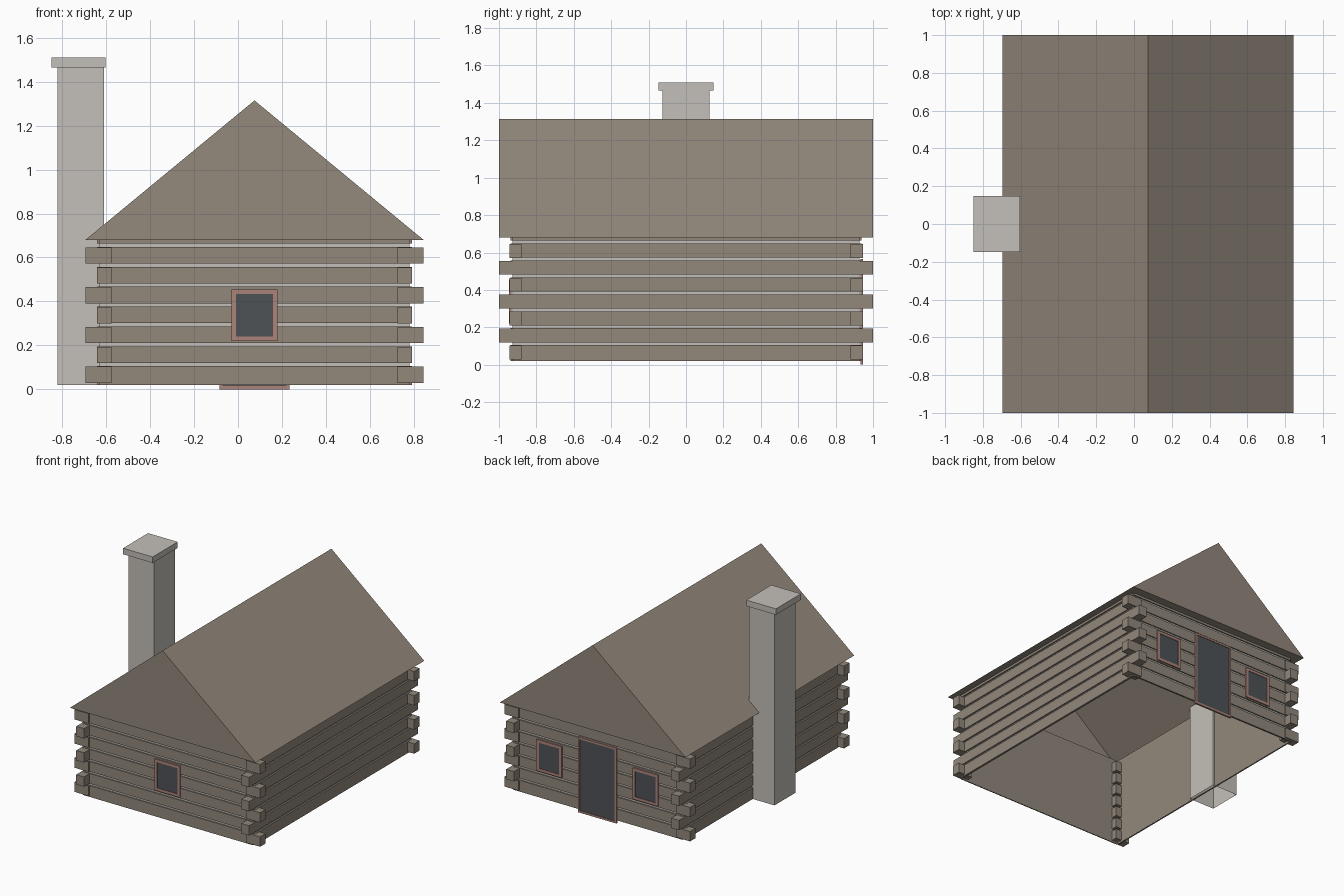
import bpy, bmesh

if "Cube" in bpy.data.objects:
    bpy.data.objects.remove(bpy.data.objects["Cube"], do_unlink=True)


def material(name, srgb):
    """Flat material from an 8-bit sRGB colour."""
    col = [((c / 255 + 0.055) / 1.055) ** 2.4 for c in srgb] + [1]
    m = bpy.data.materials.new(name)
    m.diffuse_color = col
    m.use_nodes = True
    m.node_tree.nodes["Principled BSDF"].inputs["Base Color"].default_value = col
    return m


WOOD = material("log brown", (146, 136, 123))
ROOF = material("roof brown", (147, 136, 124))
STONE = material("pale grey", (196, 191, 184))
TRIM = material("red brown trim", (172, 132, 122))
GLASS = material("dark glass", (78, 82, 86))

CX = 0.075                 # ridge line of the house
HX, HY = 0.705, 0.928      # half size of the wall core
Z0, EAVE, RIDGE = 0.02, 0.68, 1.315
PITCH, CHINK = 0.0905, 0.015


def finish(name, bm, mat):
    bmesh.ops.recalc_face_normals(bm, faces=bm.faces)
    me = bpy.data.meshes.new(name)
    bm.to_mesh(me)
    bm.free()
    me.materials.append(mat)
    ob = bpy.data.objects.new(name, me)
    bpy.context.collection.objects.link(ob)
    return ob


def add_box(bm, x, y, z, skip=()):
    """Box from ranges; skip names end faces to leave open."""
    vs = bmesh.ops.create_cube(bm, size=1)["verts"]
    for v in vs:
        v.co = [r[0] if c < 0 else r[1] for c, r in zip(v.co, (x, y, z))]
    faces = {f for v in vs for f in v.link_faces}
    dead = []
    for f in faces:
        f.normal_update()
        if ("bottom" in skip and f.normal.z < -0.5) or ("top" in skip and f.normal.z > 0.5):
            dead.append(f)
    bmesh.ops.delete(bm, geom=dead, context="FACES_ONLY")


def box(name, x, y, z, mat, skip=()):
    bm = bmesh.new()
    add_box(bm, x, y, z, skip)
    return finish(name, bm, mat)


def span(center, half):
    return (center - half, center + half)


# Wall core: pale filling outside, brown lining inside, open below and above
OPEN = ("top", "bottom")
box("wall_filling", span(CX, HX), span(0, HY), (Z0, EAVE), STONE, OPEN)
box("wall_lining", span(CX, HX - 0.005), span(0, HY - 0.005), (Z0, EAVE), WOOD, OPEN)

# Log faces on all four walls
bm = bmesh.new()
for row in range(8):
    low = Z0 if row == 0 else 0.12 + PITCH * (row - 1)
    z = (low, min(0.105 + PITCH * row, EAVE))
    for s in (-1, 1):
        y = sorted((s * HY, s * (HY + 0.009)))
        add_box(bm, span(CX, HX), y, z)
        x = sorted((CX + s * HX, CX + s * (HX + 0.012)))
        add_box(bm, x, span(0, HY), z)
finish("wall_logs", bm, WOOD)

# Log ends crossing at the corners, alternating in direction
bm = bmesh.new()
for row in range(7):
    mid = 0.066 + PITCH * row
    z = span(mid, 0.037)
    out_x, out_y = (0.77, 0.945) if row % 2 == 0 else (0.717, 1.0)
    for sx in (-1, 1):
        for sy in (-1, 1):
            x = sorted((CX + sx * 0.652, CX + sx * out_x))
            y = sorted((sy * 0.88, sy * out_y))
            add_box(bm, x, y, z)
finish("corner_log_ends", bm, WOOD)

# Gabled roof shell with an open middle underneath
bm = bmesh.new()
section = [(CX - 0.77, EAVE), (CX + 0.77, EAVE), (CX, RIDGE)]
front, back = [[bm.verts.new((x, y, z)) for x, z in section] for y in (-1, 1)]
bm.faces.new(front)
bm.faces.new(back)
for a, b in ((1, 2), (2, 0)):
    bm.faces.new((front[a], front[b], back[b], back[a]))
outer = [front[0], front[1], back[1], back[0]]
inner = [bm.verts.new((CX + sx * HX, sy * HY, EAVE))
         for sx, sy in ((-1, -1), (1, -1), (1, 1), (-1, 1))]
for i in range(4):
    j = (i + 1) % 4
    bm.faces.new((outer[i], outer[j], inner[j], inner[i]))
finish("roof", bm, ROOF)

# Chimney on the right side wall
box("chimney_stack", (-0.822, -0.61), span(0, 0.125), (Z0, 1.465), STONE, OPEN)
box("chimney_cap", (-0.85, -0.604), span(0, 0.148), (1.465, 1.51), STONE)


def opening(name, cx, half, z, side, border, sill):
    """Trim frame with a dark pane, on the front (-1) or back (1) wall."""
    y = sorted((side * (HY + 0.004), side * (HY + 0.018)))
    bm = bmesh.new()
    for s in (-1, 1):
        x = sorted((cx + s * half, cx + s * (half - border)))
        add_box(bm, x, y, z)
    inside = span(cx, half - border)
    add_box(bm, inside, y, (z[1] - border, z[1]))
    add_box(bm, inside, y, (z[0], z[0] + sill))
    finish(name + "_frame", bm, TRIM)
    y = sorted((side * (HY + 0.005), side * (HY + 0.014)))
    box(name + "_pane", inside, y, (z[0] + sill, z[1] - border), GLASS)


# Windows and door
WIN_Z = (0.22, 0.455)
opening("front_window", CX, 0.105, WIN_Z, -1, 0.021, 0.021)
for label, s in (("left", 1), ("right", -1)):
    opening("back_window_" + label, CX + s * 0.4, 0.105, WIN_Z, 1, 0.021, 0.021)
opening("back_door", CX, 0.16, (0, 0.565), 1, 0.015, 0.015)
